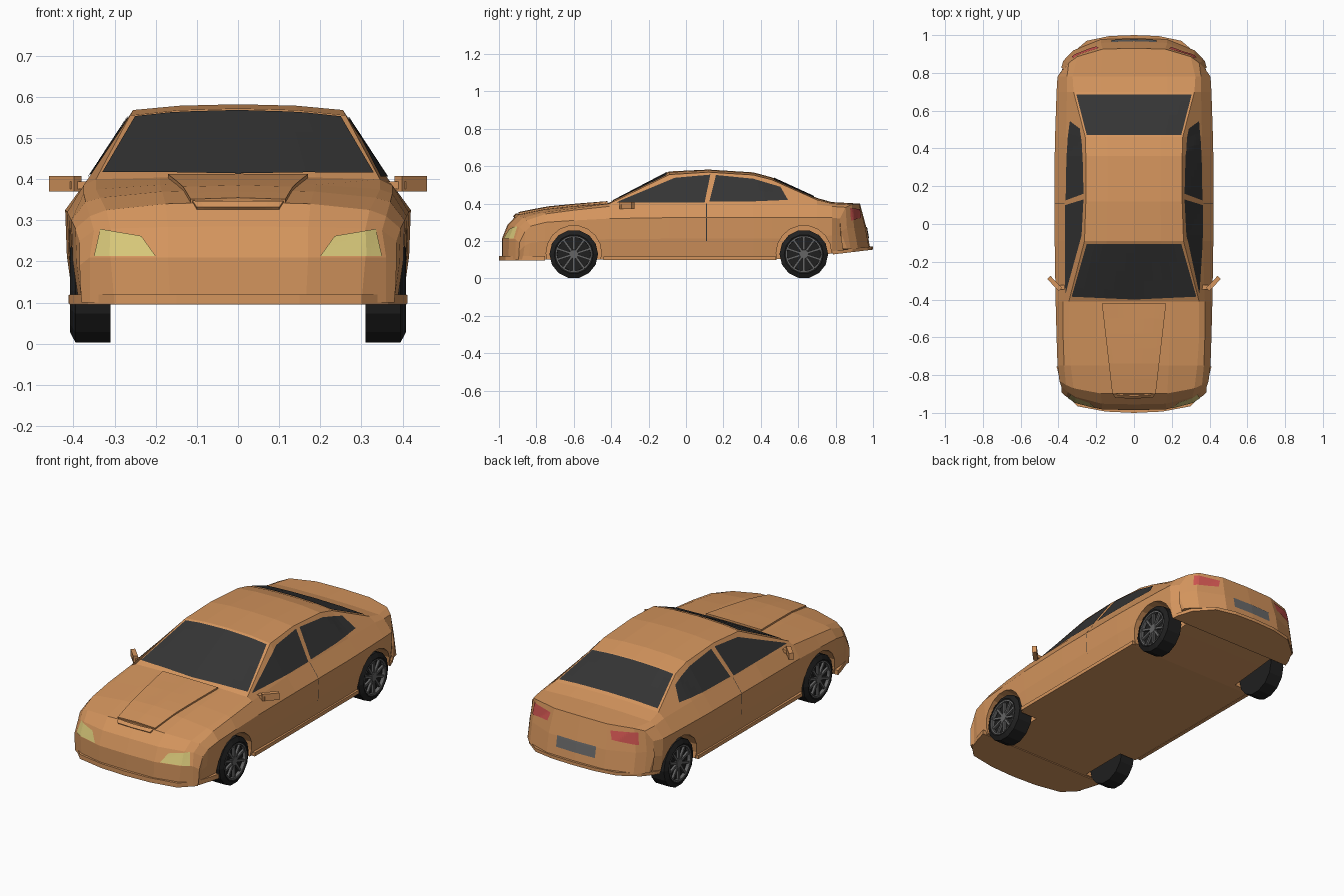
import bpy, bmesh, math
from mathutils import Vector, Matrix
from mathutils.bvhtree import BVHTree

if "Cube" in bpy.data.objects:
    bpy.data.objects.remove(bpy.data.objects["Cube"])


def material(name, rgb):
    m = bpy.data.materials.new(name)
    m.diffuse_color = (*rgb, 1)
    m.use_nodes = True
    m.node_tree.nodes["Principled BSDF"].inputs["Base Color"].default_value = m.diffuse_color
    return m


PAINT = material("paint", (.66, .30, .11))
GLASS = material("glass", (.035, .035, .035))
YELLOW = material("headlight_lens", (.68, .57, .19))
RED = material("tail_lens", (.62, .09, .08))
RUBBER = material("rubber", (.014, .014, .014))
GREY = material("plate_grey", (.14, .14, .14))
METAL = material("rim_metal", (.13, .13, .13))


def build(name, verts, faces, mat):
    bm = bmesh.new()
    vs = [bm.verts.new(v) for v in verts]
    for f in faces:
        bm.faces.new([vs[i] for i in f])
    bmesh.ops.remove_doubles(bm, verts=bm.verts, dist=.0005)
    bmesh.ops.recalc_face_normals(bm, faces=bm.faces)
    me = bpy.data.meshes.new(name)
    bm.to_mesh(me)
    bm.free()
    ob = bpy.data.objects.new(name, me)
    bpy.context.collection.objects.link(ob)
    if mat:
        me.materials.append(mat)
    return ob


def box(name, centre, size, mat, rot=None):
    r = rot or Matrix.Identity(3)
    vs = [Vector(centre) + r @ Vector((size[0] * i, size[1] * j, size[2] * k))
          for i in (-.5, .5) for j in (-.5, .5) for k in (-.5, .5)]
    return build(name, vs, [(0, 1, 3, 2), (4, 6, 7, 5), (0, 4, 5, 1),
                            (2, 3, 7, 6), (0, 2, 6, 4), (1, 5, 7, 3)], mat)


def lathe(name, profile, n, y, z, side, mat, closed=False):
    # revolve (x, radius) points about an axle along x
    vs, m = [], len(profile)
    for i in range(n):
        a = 2 * math.pi * (i + .5) / n
        vs += [(side * x, y + r * math.sin(a), z - r * math.cos(a)) for x, r in profile]
    fs = [(i * m + j, i * m + (j + 1) % m, (i + 1) % n * m + (j + 1) % m, (i + 1) % n * m + j)
          for i in range(n) for j in range(m if closed else m - 1)]
    return build(name, vs, fs, mat)


# Body shell: stations of y, top z, roof/hood edge x z, belt x z, shoulder x z
STATIONS = [
    (-.985, .10, .30, .10, .36, .10, .38, .10),
    (-.985, .21, .31, .21, .36, .21, .385, .19),
    (-.955, .285, .31, .28, .35, .275, .385, .25),
    (-.90, .345, .32, .325, .36, .31, .395, .28),
    (-.75, .375, .335, .355, .37, .345, .405, .30),
    (-.60, .39, .345, .375, .375, .365, .41, .31),
    (-.41, .405, .345, .40, .375, .385, .415, .32),
    (-.09, .572, .262, .555, .365, .40, .42, .325),
    (.12, .582, .255, .568, .365, .40, .42, .325),
    (.36, .567, .255, .553, .362, .40, .42, .325),
    (.46, .54, .258, .527, .36, .40, .418, .325),
    (.70, .43, .32, .42, .355, .395, .41, .325),
    (.78, .408, .325, .40, .355, .385, .405, .325),
    (.93, .40, .30, .395, .345, .38, .375, .32),
    (.965, .27, .32, .27, .36, .27, .385, .25),
    (.985, .15, .32, .15, .36, .15, .375, .15)]


def floor_z(y):
    return .10 + max(0, y - .5) * .12


verts, N = [], 14
for y, z0, x2, z2, x3, z3, x4, z4 in STATIONS:
    zb = floor_z(y)
    z0, z2, z3, z4 = (max(z, zb) for z in (z0, z2, z3, z4))
    h = (z4 - zb) / .22
    x6 = x4 - .02 * h
    half = [(0, z0), (x2 * .55, z0 - (z0 - z2) * .25), (x2, z2), (x3, z3), (x4, z4),
            ((x4 + x6) / 2 + .006 * h, (z4 + zb) / 2), (x6, zb)]
    ring = half + [(0, zb)] + [(-x, z) for x, z in half[:0:-1]]
    bow = (.16 if y > 0 else -.11) * min(1, max(0, (abs(y) - .8) / .15))
    verts += [(x, y - bow * (x / .4) ** 4, z) for x, z in ring]
R = len(STATIONS)
faces = [(i * N + j, i * N + (j + 1) % N, (i + 1) * N + (j + 1) % N, (i + 1) * N + j)
         for i in range(R - 1) for j in range(N)]
body = build("body", verts, faces, PAINT)
bm = bmesh.new()
bm.from_mesh(body.data)
bmesh.ops.dissolve_degenerate(bm, edges=bm.edges, dist=.0005)
bmesh.ops.holes_fill(bm, edges=[e for e in bm.edges if e.is_boundary])
bmesh.ops.recalc_face_normals(bm, faces=bm.faces)
bm.to_mesh(body.data)
bm.free()

# Wheel arches cut out of the body
WHEELS = [(y, s) for y in (-.60, .63) for s in (1, -1)]
bpy.context.view_layer.objects.active = body
for y, s in WHEELS:
    cutter = lathe("arch_cutter", [(.29, 0), (.29, .148), (.6, .148), (.6, 0)], 18, y, .135, s, PAINT)
    cutter.hide_render = True
    mod = body.modifiers.new("arch", 'BOOLEAN')
    mod.operation, mod.solver, mod.object = 'DIFFERENCE', 'EXACT', cutter
    bpy.ops.object.modifier_apply(modifier=mod.name)
    bpy.data.objects.remove(cutter)

bm = bmesh.new()
bm.from_mesh(body.data)
TREE = BVHTree.FromBMesh(bm)
bm.free()


def along(line, t):
    t *= len(line) - 1
    i = min(int(t), len(line) - 2)
    a, b = Vector(line[i]), Vector(line[i + 1])
    return a.lerp(b, t - i)


def panel(name, low, high, view, mat, lift=.004, nu=12, nv=6, thick=0):
    # patch between two lines, projected on the body from one view
    vs = []
    for i in range(nu + 1):
        for j in range(nv + 1):
            a, b = along(low, i / nu).lerp(along(high, i / nu), j / nv)
            o, d = {'front': ((a, -2, b), (0, 1, 0)), 'back': ((a, 2, b), (0, -1, 0)),
                    'right': ((2, a, b), (-1, 0, 0)), 'left': ((-2, a, b), (1, 0, 0)),
                    'top': ((a, b, 2), (0, 0, -1))}[view]
            hit = TREE.ray_cast(Vector(o), Vector(d))[0]
            if hit is None:
                hit = TREE.find_nearest(Vector(o))[0]
            vs.append(hit - Vector(d) * lift)
    m = nv + 1
    ob = build(name, vs, [(i * m + j, (i + 1) * m + j, (i + 1) * m + j + 1, i * m + j + 1)
                          for i in range(nu) for j in range(nv)], mat)
    if thick:
        mod = ob.modifiers.new("thick", 'SOLIDIFY')
        mod.thickness, mod.offset = thick, 0
    return ob


# Front and rear glass
panel("windscreen", [(-.33, -.385), (0, -.40), (.33, -.385)],
      [(-.25, -.105), (0, -.105), (.25, -.105)], 'top', GLASS)
panel("rear_window", [(-.25, .47), (.25, .47)], [(-.305, .685), (.305, .685)], 'top', GLASS)

# Hood bulge with intake lip, and number plate
panel("hood_bulge", [(-.115, -.895), (.115, -.895)], [(-.17, -.42), (.17, -.42)],
      'top', PAINT, lift=.003, thick=.012)
panel("hood_intake", [(-.10, .328), (.10, .328)], [(-.11, .343), (.11, .343)],
      'front', PAINT, lift=.004, thick=.012, nv=1)
panel("rear_plate", [(-.12, .215), (.12, .215)], [(-.12, .275), (.12, .275)], 'back', GREY)

for s, view in ((1, 'right'), (-1, 'left')):
    # Side glass and door gap
    panel("front_side_window", [(-.37, .407), (-.06, .407), (.10, .407)],
          [(-.355, .415), (-.06, .538), (.13, .555)], view, GLASS)
    panel("rear_side_window", [(.125, .41), (.36, .412), (.545, .42)],
          [(.16, .553), (.36, .533), (.505, .49)], view, GLASS)
    panel("door_gap", [(.108, .20), (.108, .40)], [(.111, .20), (.111, .40)],
          view, GLASS, lift=.002, nv=1)
    # Lamps
    panel("headlight", [(.20 * s, .213), (.35 * s, .213)],
          [(.235 * s, .262), (.335 * s, .279)], 'front', YELLOW)
    panel("tail_light", [(.20 * s, .325), (.33 * s, .31)],
          [(.185 * s, .37), (.32 * s, .376)], 'back', RED)
    # Mirror housing on a short arm
    box("mirror_arm", (.383 * s, -.335, .385), (.05, .025, .018), PAINT)
    turn = Matrix.Rotation(s * .8, 3, 'Z')
    box("mirror", (.42 * s, -.315, .389), (.088, .024, .038), PAINT, turn)
    # Sill
    box("sill", (.402 * s, .02, .108), (.02, .92, .02), PAINT)


# Bumper lips: flat plates with a half outline mirrored
def lip(name, half, low, high):
    outline = half + [(-x, y) for x, y in half[:0:-1]]
    n = len(outline)
    vs = [(x, y, floor_z(y) + dz) for dz in (low, high) for x, y in outline]
    fs = [tuple(range(n)), tuple(range(n, 2 * n))]
    fs += [(i, (i + 1) % n, (i + 1) % n + n, i + n) for i in range(n)]
    build(name, vs, fs, PAINT)


lip("front_lip", [(0, -1), (.15, -.993), (.30, -.965), (.365, -.90), (.395, -.81), (.41, -.755)],
    -.005, .02)
lip("rear_lip", [(0, 1), (.13, .995), (.25, .97), (.345, .89), (.38, .82), (.39, .785)],
    -.006, .012)

# Wheels
for y, s in WHEELS:
    lathe("tyre", [(.31, 0), (.31, .13), (.395, .13), (.408, .105), (.404, .096),
                   (.386, .09), (.386, 0)], 14, y, .13, s, RUBBER)
    lathe("rim", [(.388, .096), (.406, .096), (.406, .089), (.388, .089)], 28, y, .13, s, METAL, True)
    lathe("hub", [(.385, .026), (.402, .024), (.402, 0)], 12, y, .13, s, METAL)
    for k in range(10):
        rot = Matrix.Rotation(k * math.pi / 5, 3, 'X')
        box("spoke", Vector((.394 * s, y, .13)) + rot @ Vector((0, 0, .055)),
            (.012, .012, .07), METAL, rot)
